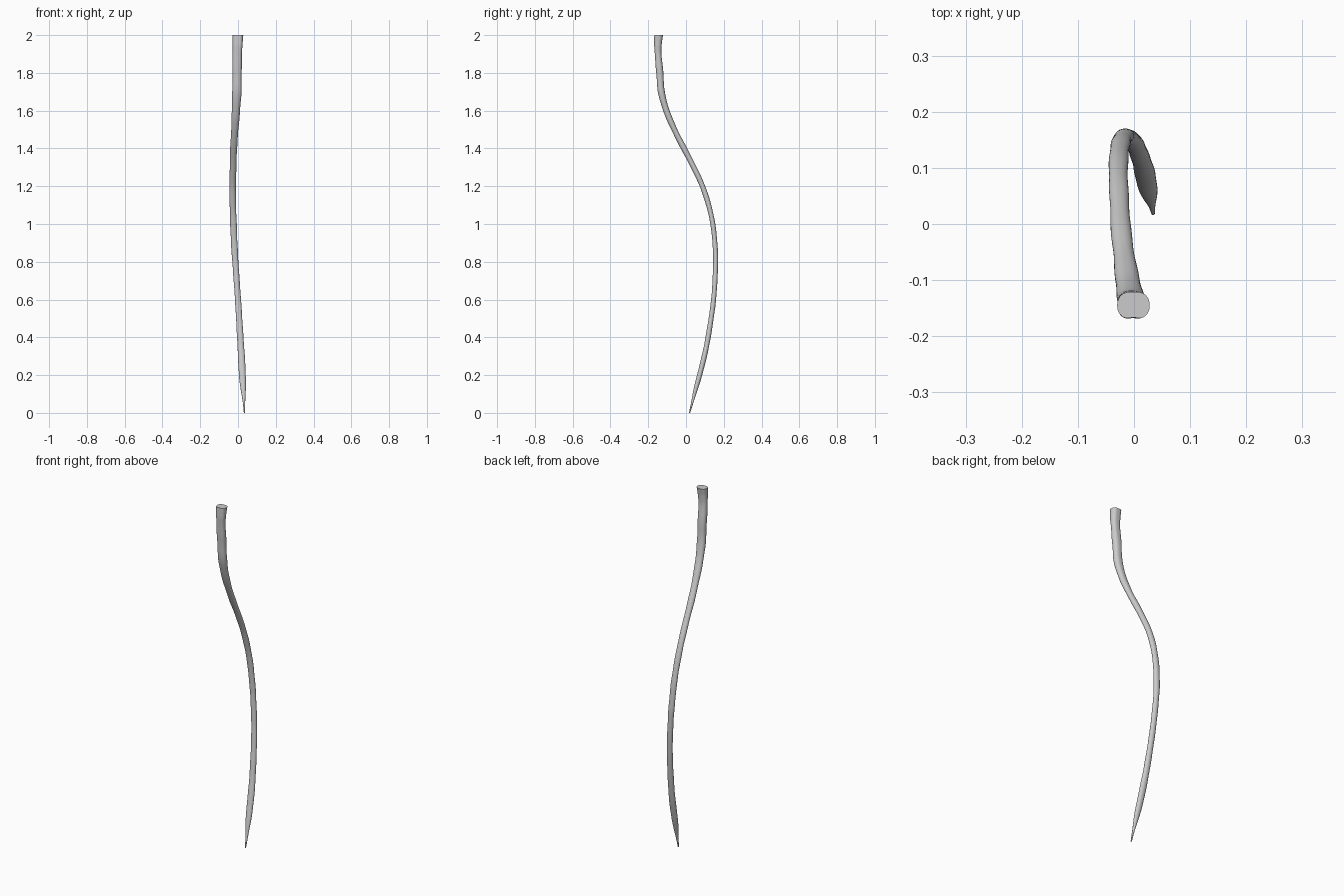
import bpy, bmesh
from math import sin, cos, pi, exp

if "Cube" in bpy.data.objects:
    bpy.data.objects.remove(bpy.data.objects["Cube"])

# Horizontal sections: z, centre x, centre y, half width x, half width y
STATIONS = [
    (0.00, 0.034, 0.019, 0.003, 0.003), (0.05, 0.032, 0.032, 0.006, 0.006),
    (0.12, 0.028, 0.050, 0.013, 0.011), (0.20, 0.023, 0.072, 0.018, 0.014),
    (0.30, 0.018, 0.097, 0.018, 0.014), (0.40, 0.012, 0.117, 0.017, 0.014),
    (0.60, 0.000, 0.146, 0.016, 0.013), (0.80, -0.014, 0.157, 0.016, 0.013),
    (0.90, -0.020, 0.153, 0.017, 0.013), (1.00, -0.024, 0.142, 0.017, 0.013),
    (1.10, -0.027, 0.120, 0.017, 0.014), (1.20, -0.028, 0.087, 0.017, 0.015),
    (1.30, -0.026, 0.041, 0.017, 0.016), (1.40, -0.023, -0.011, 0.018, 0.017),
    (1.50, -0.017, -0.062, 0.019, 0.017), (1.60, -0.011, -0.104, 0.022, 0.018),
    (1.70, -0.006, -0.131, 0.024, 0.019), (1.80, -0.005, -0.139, 0.024, 0.020),
    (1.90, -0.004, -0.148, 0.025, 0.019), (1.95, -0.002, -0.149, 0.026, 0.021),
    (2.00, -0.001, -0.145, 0.029, 0.025),
]
SIDES = 32
STEPS = 5


def blend(a, b, c, d, t):
    """Hermite interpolation of one value through unevenly spaced stations."""
    (za, va), (zb, vb), (zc, vc), (zd, vd) = a, b, c, d
    h = zc - zb
    m1 = (vc - va) / (zc - za) * h
    m2 = (vd - vb) / (zd - zb) * h
    return ((2*t**3 - 3*t**2 + 1) * vb + (t**3 - 2*t**2 + t) * m1
            + (3*t**2 - 2*t**3) * vc + (t**3 - t**2) * m2)


def sections():
    n = len(STATIONS)
    for i in range(n - 1):
        near = [STATIONS[min(max(i + k, 0), n - 1)] for k in (-1, 0, 1, 2)]
        for s in range(STEPS):
            t = s / STEPS
            z = near[1][0] + (near[2][0] - near[1][0]) * t
            yield [z] + [blend(*[(p[0], p[k]) for p in near], t) for k in range(1, 5)]
    yield list(STATIONS[-1])


# Tapering curved horn with faint growth rings, two-lobed towards the cut base
bm = bmesh.new()
rings = []
for z, cx, cy, rx, ry in sections():
    lobe = min(max((z - 1.4) / 0.6, 0), 1) * 0.15
    ripple = 0.0 if z > 1.95 else 0.03 * cos(2 * pi * (z - 0.15) / 0.14)
    ring = []
    for k in range(SIDES):
        a = 2 * pi * k / SIDES
        side = 1.0 if sin(a) < 0 else 0.4
        r = (1 + ripple) * (1 + 0.35 * lobe * sin(2 * a) ** 2)
        dent = 1 - lobe * exp(-(cos(a) / 0.3) ** 2) * side
        ring.append(bm.verts.new((cx + rx * r * cos(a), cy + ry * r * sin(a) * dent, z)))
    rings.append(ring)
for low, high in zip(rings, rings[1:]):
    for k in range(SIDES):
        j = (k + 1) % SIDES
        bm.faces.new((low[k], low[j], high[j], high[k]))
bm.faces.new(rings[-1])
bm.faces.new(rings[0][::-1])
mesh = bpy.data.meshes.new("curved_horn")
bm.to_mesh(mesh)
bm.free()
horn = bpy.data.objects.new("curved_horn", mesh)
bpy.context.collection.objects.link(horn)
bpy.context.view_layer.objects.active = horn
horn.select_set(True)
bpy.ops.object.shade_smooth_by_angle()
